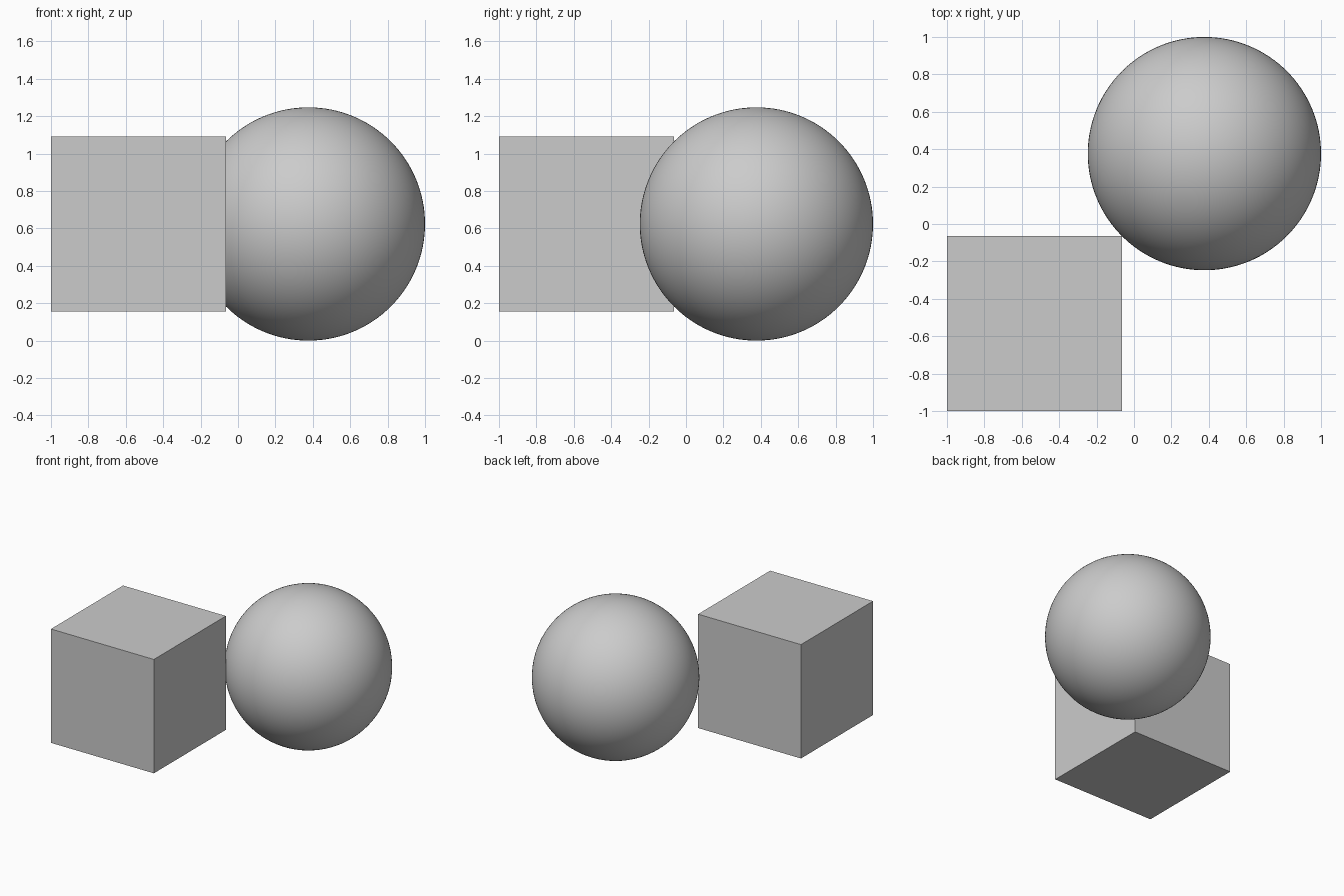
import bpy

if "Cube" in bpy.data.objects:
    bpy.data.objects.remove(bpy.data.objects["Cube"])

R = 0.6236          # ball radius
S = 1.5 * R         # block side
C = 1 - R           # ball centre in x and y
B = -1 + S / 2      # block centre in x and y

# Block, level with the ball's centre and touching it along one upright edge
bpy.ops.mesh.primitive_cube_add(size=S, location=(B, B, R))
bpy.context.object.name = "block"

# Smooth ball
bpy.ops.mesh.primitive_uv_sphere_add(segments=128, ring_count=64, radius=R, location=(C, C, R))
bpy.context.object.name = "ball"
bpy.ops.object.shade_smooth()
